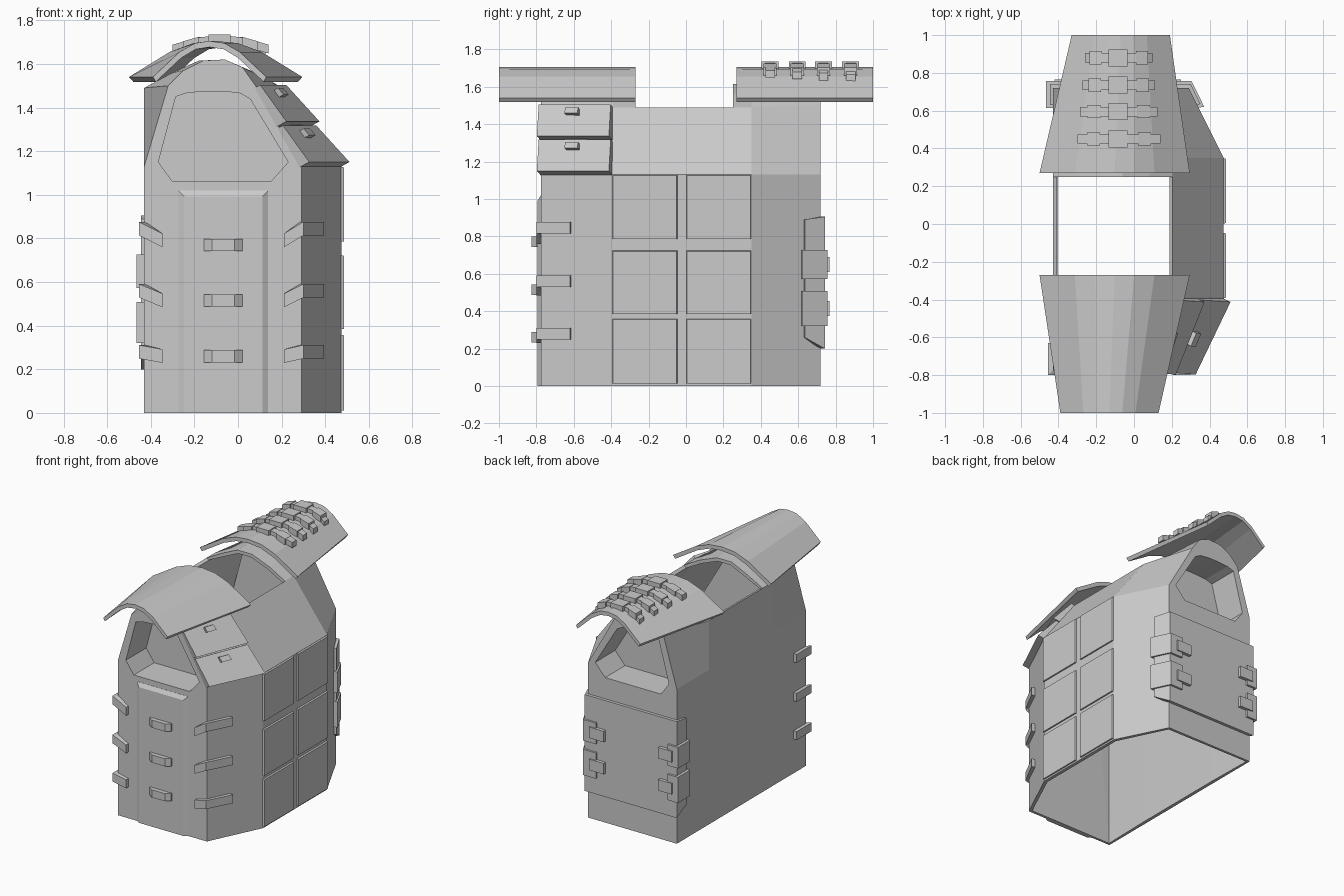
import bpy, bmesh
from mathutils import Vector

if "Cube" in bpy.data.objects:
    bpy.data.objects.remove(bpy.data.objects["Cube"])


def make(name, verts, faces, thick=0):
    me = bpy.data.meshes.new(name)
    me.from_pydata([tuple(v) for v in verts], [], faces)
    bm = bmesh.new()
    bm.from_mesh(me)
    bmesh.ops.remove_doubles(bm, verts=bm.verts, dist=1e-5)
    bmesh.ops.recalc_face_normals(bm, faces=bm.faces)
    bm.to_mesh(me)
    bm.free()
    ob = bpy.data.objects.new(name, me)
    bpy.context.collection.objects.link(ob)
    if thick:
        m = ob.modifiers.new("thickness", 'SOLIDIFY')
        m.thickness, m.offset = thick, -1
    return ob


def loft(name, loops):
    """Closed solid through matching closed loops, capped at both ends."""
    n = len(loops[0])
    verts = [v for lp in loops for v in lp]
    faces = [(k*n+i, k*n+(i+1) % n, (k+1)*n+(i+1) % n, (k+1)*n+i)
             for k in range(len(loops)-1) for i in range(n)]
    faces += [tuple(range(n)), tuple(range(len(verts)-n, len(verts)))]
    return make(name, verts, faces)


def ribbon(name, outer, inner, half):
    """Upright band: plan points with their own centre heights."""
    loops = []
    for (x, y, z), (u, v) in zip(outer, inner):
        loops.append([(x, y, z-half), (x, y, z+half), (u, v, z+half), (u, v, z-half)])
    return loft(name, loops)


def slab(name, axis, a, b, lo, hi, inset=0.0):
    """Chamfered panel on a plane facing x or y; a, b are opposite corners."""
    def rect(d, s):
        pts = [(a[0]+s, a[1]), (b[0]-s, a[1]), (b[0]-s, b[1]-s), (a[0]+s, b[1]-s)]
        return [(d, p, q) if axis == 'x' else (p, d, q) for p, q in pts]
    return loft(name, [rect(lo, 0), rect(hi, inset)])


# main shell: end profile, inner profile, recess outline (x, z)
END = [(-.43, 0), (-.43, 1.13), (-.32, 1.5), (-.25, 1.57), (-.16, 1.615), (-.06, 1.62),
       (.02, 1.585), (.08, 1.5), (.29, 1.13), (.29, 0)]
MID = [(-.43, 0), (-.43, 1.13), (-.43, 1.49), (-.30, 1.56), (-.18, 1.615), (-.06, 1.615),
       (.08, 1.56), (.205, 1.49), (.475, 1.13), (.475, 0)]
HOLE = [(-.30, 1.06), (-.365, 1.15), (-.285, 1.45), (-.23, 1.468), (-.13, 1.474), (-.06, 1.474),
        (.01, 1.465), (.055, 1.44), (.23, 1.15), (.15, 1.06)]
YS = [(-.775, END), (-.39, MID), (-.27, MID), (.25, MID), (.35, MID), (.72, END)]
V = [(x, y, z) for y, prof in YS for x, z in prof]
F = []
for k in range(5):
    for i in range(9):
        if k != 2 or i in (0, 1, 7, 8):
            F.append((k*10+i, k*10+i+1, k*10+i+11, k*10+i+10))
for base, y, depth in ((0, -.775, -.54), (50, .72, .49)):
    o = len(V)
    V += [(x, y, z) for x, z in HOLE] + [(x, depth, z) for x, z in HOLE]
    for i in range(10):
        j = (i+1) % 10
        F += [(base+i, base+j, o+j, o+i), (o+i, o+j, o+10+j, o+10+i)]
    F.append(tuple(range(o+10, o+20)))
make("main_shell", V, F, .025)

# front door panel with curved handles
slab("front_panel", 'y', (-.275, 0), (.14, 1.02), -.77, -.776, 0)
slab("front_panel_raised", 'y', (-.275, 0), (.14, 1.02), -.775, -.793, .028)
for z in (.77, .515, .26):
    ribbon("front_handle", [(-.155, -.80, z), (-.12, -.825, z), (-.015, -.825, z), (.02, -.80, z)],
           [(-.155, -.775), (-.12, -.785), (-.015, -.785), (.02, -.775)], .028)

# corner straps
for z, drop in ((.845, .055), (.56, .045), (.28, .02)):
    ribbon("strap_right", [(.21, -.80, z-drop), (.30, -.80, z), (.395, -.62, z)],
           [(.21, -.77), (.285, -.77), (.36, -.615)], .031)
    ribbon("strap_left", [(-.345, -.80, z-drop), (-.455, -.80, z), (-.455, -.63, z)],
           [(-.345, -.77), (-.425, -.77), (-.425, -.63)], .031)

# side panels on the right
for y0, y1 in ((-.395, -.045), (0, .35)):
    for z0, z1 in ((.012, .36), (.385, .725), (.785, 1.13)):
        slab("side_panel", 'x', (y0, z0), (y1, z1), .47, .486, .005)

# overlapping plates on the slanted front shoulder
Q = [Vector(p) for p in ((.29, -.78, 1.13), (.475, -.395, 1.13), (.205, -.395, 1.495), (.085, -.78, 1.495))]
N = (Q[1]-Q[0]).cross(Q[3]-Q[0]).normalized()


def patch(u0, u1, v0, v1, low, high):
    return [Q[0].lerp(Q[1], u).lerp(Q[3].lerp(Q[2], u), v) + N*h
            for u, v, h in ((u0, v0, low), (u1, v0, low), (u1, v1, high), (u0, v1, high))]


for v in (0, .51):
    loft("shoulder_plate", [patch(0, 1, v, v+.49, -.01, -.01), patch(0, 1, v, v+.49, .045, .02)])
    loft("plate_stud", [patch(.39, .57, v+.33, v+.42, 0, 0), patch(.39, .57, v+.33, v+.42, .05, .045)])

# back plate wrapping both corners
top = [(-.445, .63, .89), (-.445, .742, .905), (.30, .742, .905), (.352, .635, .89)]
low = [.26, .20, .20, .26]
inn = [(-.42, .63), (-.42, .71), (.285, .71), (.325, .63)]
loft("back_plate", [[(x, y, b), (x, y, z), (u, v, z), (u, v, b)]
                    for (x, y, z), b, (u, v) in zip(top, low, inn)])

# clasps on the back plate
for z, h in ((.65, .077), (.415, .094)):
    ribbon("clasp_right", [(.20, .757, z), (.305, .757, z), (.372, .62, z)],
           [(.20, .73), (.29, .73), (.33, .615)], h)
    ribbon("clasp_left", [(-.465, .615, z), (-.465, .757, z), (-.38, .757, z)],
           [(-.43, .615), (-.43, .73), (-.38, .73)], h)
    for x0, x1 in ((.13, .25), (-.42, -.31)):
        slab("clasp_buckle", 'y', (x0, z-.04), (x1, z+.04), .735, .766)

# arched shoulder guards, front and back
ARC = [(0, 1.54), (.235, 1.655), (.37, 1.695), (.5, 1.705), (.63, 1.695), (.765, 1.655), (1, 1.54)]


def arch(y, x0, x1, t=.028):
    up = [(x0+(x1-x0)*f, y, z) for f, z in ARC]
    dn = [(x0+(x1-x0)*(.5+(f-.5)*.95), y, z-t+(.006 if f in (0, 1) else 0)) for f, z in ARC]
    return up + dn[::-1]


loft("front_shoulder_guard", [arch(-.27, -.5, .295), arch(-1, -.39, .13)])
loft("back_shoulder_guard", [arch(.27, -.5, .295), arch(1, -.33, .19)])

# slats and centre clips on the back guard
for k, y in enumerate((.45, .595, .735, .88)):
    w = 1 - .03*k
    c = -.08
    for s in (-1, 1):
        pts = [(.04, 1.708), (.11, 1.70), (.22-.008*k, 1.668-.008*k)]
        loft("guard_slat", [[(c+s*d*w, y-.025, z-.02), (c+s*d*w, y+.025, z-.02),
                             (c+s*d*w, y+.025, z+.02), (c+s*d*w, y-.025, z+.02)] for d, z in pts])
        loft("slat_sleeve", [[(c+s*d*w, y-.035, z-.02), (c+s*d*w, y+.035, z-.02),
                              (c+s*d*w, y+.035, z+.024), (c+s*d*w, y-.035, z+.024)]
                             for d, z in ((.10, 1.70), (.17, 1.68))])
    slab("slat_clip", 'y', (c-.055, 1.69), (c+.045, 1.735), y-.045, y+.045)
